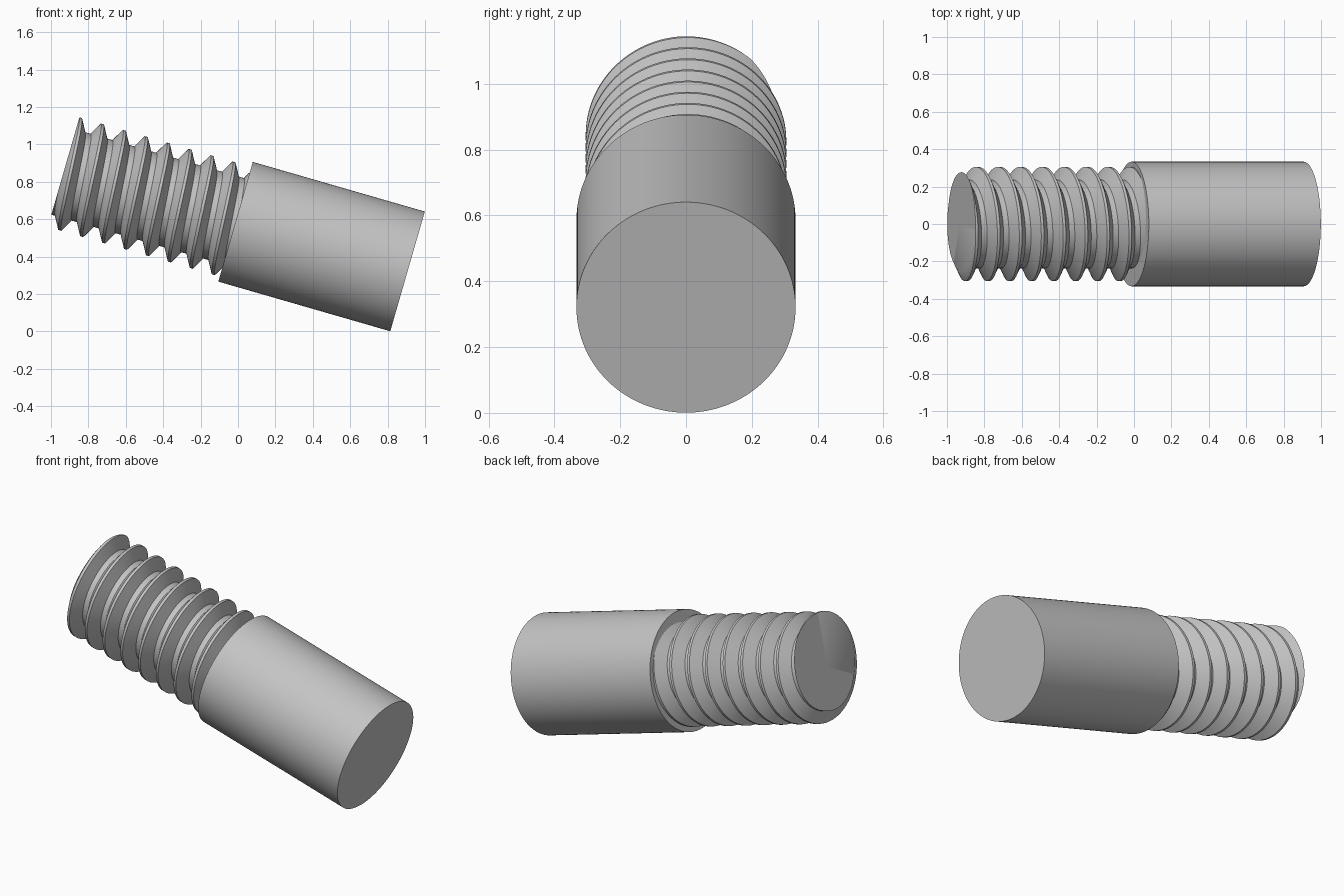
import bpy, bmesh, math
from mathutils import Matrix, Vector

if "Cube" in bpy.data.objects:
    bpy.data.objects.remove(bpy.data.objects["Cube"])

# Shared placement: local z runs along the bolt axis, local x points upward
TILT = math.radians(16.1)
AXIS = Vector((-math.cos(TILT), 0, math.sin(TILT)))
UP = Vector((math.sin(TILT), 0, math.cos(TILT)))
PLACE = Matrix.Translation((-0.013, 0, 0.586)) @ Matrix((UP, (0, 1, 0), AXIS)).transposed().to_4x4()

HEAD_R, HEAD_LEN = 0.333, 0.957
CREST_R, ROOT_R = 0.305, 0.237
PITCH, SHAFT_LEN = 0.122, 0.957
CREST_PHASE = 0.951          # axial position of a crest on the upper side

steel = bpy.data.materials.new("grey_steel")
steel.diffuse_color = (0.55, 0.55, 0.55, 1)
steel.use_nodes = True
steel.node_tree.nodes["Principled BSDF"].inputs["Base Color"].default_value = steel.diffuse_color


def finish(bm, name):
    bmesh.ops.recalc_face_normals(bm, faces=bm.faces)
    bm.transform(PLACE)
    mesh = bpy.data.meshes.new(name)
    bm.to_mesh(mesh)
    bm.free()
    mesh.materials.append(steel)
    obj = bpy.data.objects.new(name, mesh)
    bpy.context.collection.objects.link(obj)
    bpy.ops.object.select_all(action='DESELECT')
    obj.select_set(True)
    bpy.context.view_layer.objects.active = obj
    bpy.ops.object.shade_smooth_by_angle(angle=math.radians(30))


# Plain cylindrical head
bm = bmesh.new()
bmesh.ops.create_cone(bm, cap_ends=True, segments=128, radius1=HEAD_R, radius2=HEAD_R,
                      depth=HEAD_LEN, matrix=Matrix.Translation((0, 0, -HEAD_LEN / 2)))
finish(bm, "head")

# Threaded shaft: thread profile swept along a helix, then trimmed flat at both ends
N, TURNS = 96, 12
half_crest, half_root = PITCH / 16, PITCH / 8
profile = [(-half_crest, CREST_R), (half_crest, CREST_R),
           (PITCH / 2 - half_root, ROOT_R), (PITCH / 2 + half_root, ROOT_R)]
bm = bmesh.new()
cols = []
for i in range(N * TURNS + 1):
    a = 2 * math.pi * i / N
    s = CREST_PHASE + PITCH * (i / N - 10)
    cols.append([bm.verts.new((r * math.cos(a), r * math.sin(a), s + ds)) for ds, r in profile])
for i in range(N * (TURNS - 1)):
    # the last profile point joins the first one of the next turn
    left = cols[i] + [cols[i + N][0]]
    right = cols[i + 1] + [cols[i + 1 + N][0]]
    for j in range(4):
        bm.faces.new((left[j], right[j], right[j + 1], left[j + 1]))
loose = [v for v in bm.verts if not v.link_faces]
bmesh.ops.delete(bm, geom=loose, context='VERTS')

# Trim at the shoulder and at the tip
for s, direction in ((0.0, -1), (SHAFT_LEN, 1)):
    geom = bm.verts[:] + bm.edges[:] + bm.faces[:]
    bmesh.ops.bisect_plane(bm, geom=geom, dist=1e-6, plane_co=(0, 0, s),
                           plane_no=(0, 0, direction), clear_outer=True)
# Flat tip face, fanned from the axis
rim = [e for e in bm.edges if e.is_boundary and all(abs(v.co.z - SHAFT_LEN) < 1e-4 for v in e.verts)]
centre = bm.verts.new((0, 0, SHAFT_LEN))
for e in rim:
    bm.faces.new((e.verts[0], e.verts[1], centre))
finish(bm, "threaded_shaft")
